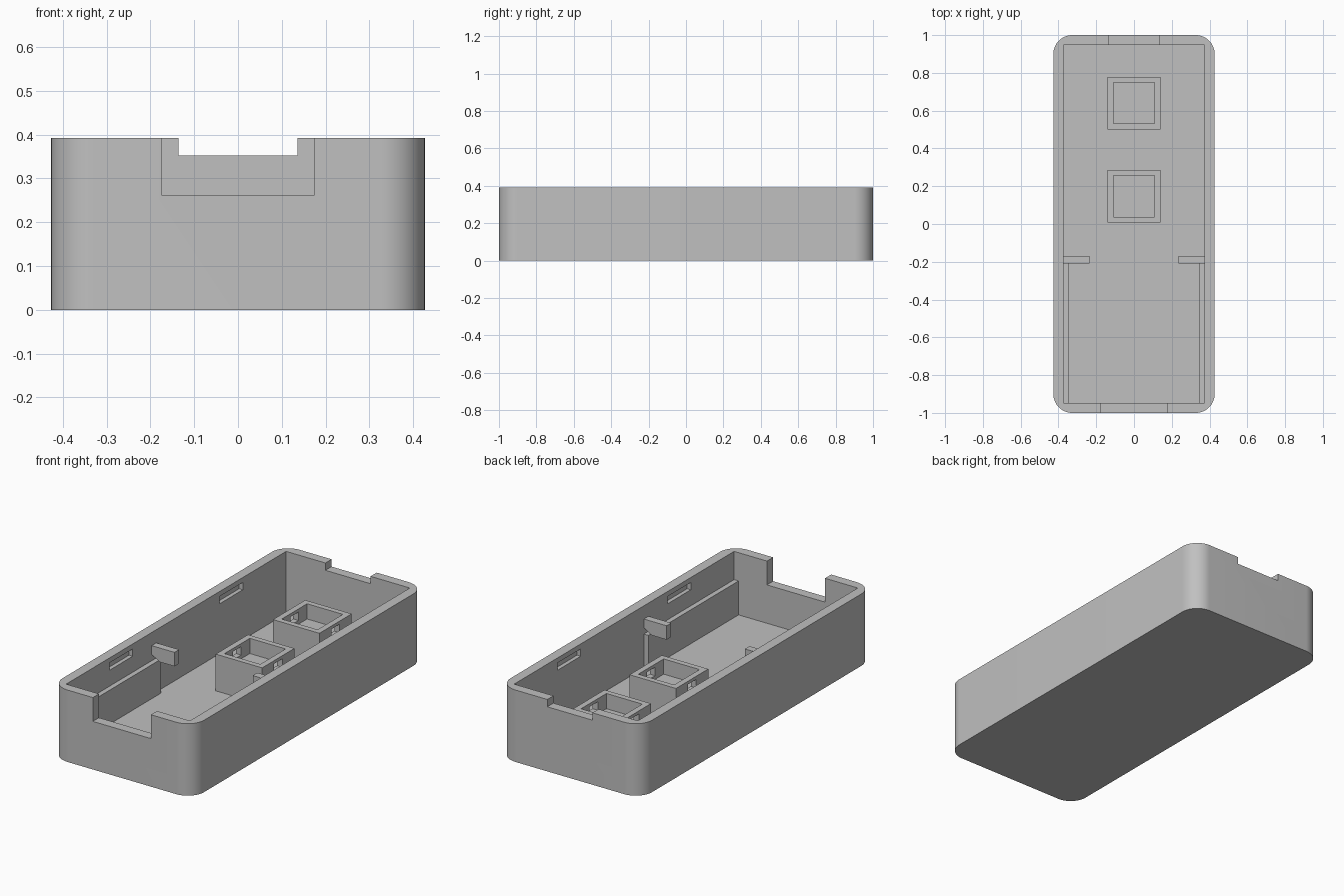
import bpy, bmesh, math

if "Cube" in bpy.data.objects:
    bpy.data.objects.remove(bpy.data.objects["Cube"], do_unlink=True)

grey = bpy.data.materials.new("plain grey")
grey.use_nodes = True
colour = (0.53, 0.53, 0.53, 1)
grey.diffuse_color = colour
grey.node_tree.nodes["Principled BSDF"].inputs["Base Color"].default_value = colour

HALF_W, HALF_L, HEIGHT = 0.427, 1.0, 0.392
IN_W, IN_L, FLOOR = 0.373, 0.947, 0.053
RADIUS = 0.1


def prism(name, outline, direction):
    """Extrude a closed outline of 3D points along a direction."""
    bm = bmesh.new()
    face = bm.faces.new([bm.verts.new(p) for p in outline])
    ext = bmesh.ops.extrude_face_region(bm, geom=[face])
    moved = [v for v in ext["geom"] if isinstance(v, bmesh.types.BMVert)]
    bmesh.ops.translate(bm, verts=moved, vec=direction)
    bmesh.ops.recalc_face_normals(bm, faces=bm.faces)
    mesh = bpy.data.meshes.new(name)
    bm.to_mesh(mesh)
    bm.free()
    mesh.materials.append(grey)
    obj = bpy.data.objects.new(name, mesh)
    bpy.context.collection.objects.link(obj)
    return obj


def box(name, x, y, z):
    """Box from (low, high) ranges."""
    base = [(x[0], y[0], z[0]), (x[1], y[0], z[0]), (x[1], y[1], z[0]), (x[0], y[1], z[0])]
    return prism(name, base, (0, 0, z[1] - z[0]))


def cut(obj, cutter):
    mod = obj.modifiers.new("cut", "BOOLEAN")
    mod.operation, mod.solver, mod.object = "DIFFERENCE", "EXACT", cutter
    cutter.hide_render = True
    bpy.context.view_layer.objects.active = obj
    bpy.ops.object.modifier_apply(modifier=mod.name)
    bpy.data.objects.remove(cutter, do_unlink=True)


# Outer case: rounded rectangle extruded upwards
outline = []
for i, (sx, sy) in enumerate([(1, 1), (-1, 1), (-1, -1), (1, -1)]):
    for k in range(17):
        a = math.pi / 2 * (i + k / 16)
        outline.append((sx * (HALF_W - RADIUS) + RADIUS * math.cos(a),
                        sy * (HALF_L - RADIUS) + RADIUS * math.sin(a), 0))
case = prism("case_shell", outline, (0, 0, HEIGHT))

# Hollow, end notches and shallow snap slots in the long walls
cut(case, box("hollow", (-IN_W, IN_W), (-IN_L, IN_L), (FLOOR, 0.6)))
cut(case, box("front_notch", (-0.175, 0.175), (-1.1, -0.9), (0.262, 0.6)))
cut(case, box("back_notch", (-0.136, 0.136), (0.9, 1.1), (0.352, 0.6)))
for side in (-1, 1):
    for y in (-0.474, 0.474):
        xs = sorted((side * 0.35, side * (IN_W + 0.022)))
        cut(case, box("slot", xs, (y - 0.1, y + 0.1), (0.325, 0.365)))

bpy.ops.object.select_all(action="DESELECT")
case.select_set(True)
bpy.context.view_layer.objects.active = case
bpy.ops.object.shade_smooth_by_angle(angle=math.radians(30))

# Square posts with a shallow pocket and a window in each side wall
for label, y in (("middle", 0.147), ("back", 0.64)):
    post = box(label + "_post", (-0.14, 0.14), (y - 0.139, y + 0.139), (FLOOR - 0.01, 0.253))
    cut(post, box("pocket", (-0.108, 0.108), (y - 0.109, y + 0.109), (0.17, 0.4)))
    cut(post, box("window", (-0.3, 0.3), (y - 0.035, y + 0.035), (0.19, 0.236)))

# Thin side ledges and the holding tabs at their ends
for label, side in (("left", 1), ("right", -1)):
    xs = sorted((side * 0.346, side * (IN_W + 0.005)))
    box(label + "_ledge", xs, (-IN_L - 0.005, -0.17), (FLOOR - 0.01, 0.238))
    profile = [(IN_W + 0.005, 0.32), (0.236, 0.32), (0.236, 0.244),
               (0.325, 0.244), (IN_W + 0.005, 0.275)]
    prism(label + "_tab", [(side * x, -0.21, z) for x, z in profile], (0, 0.04, 0))
